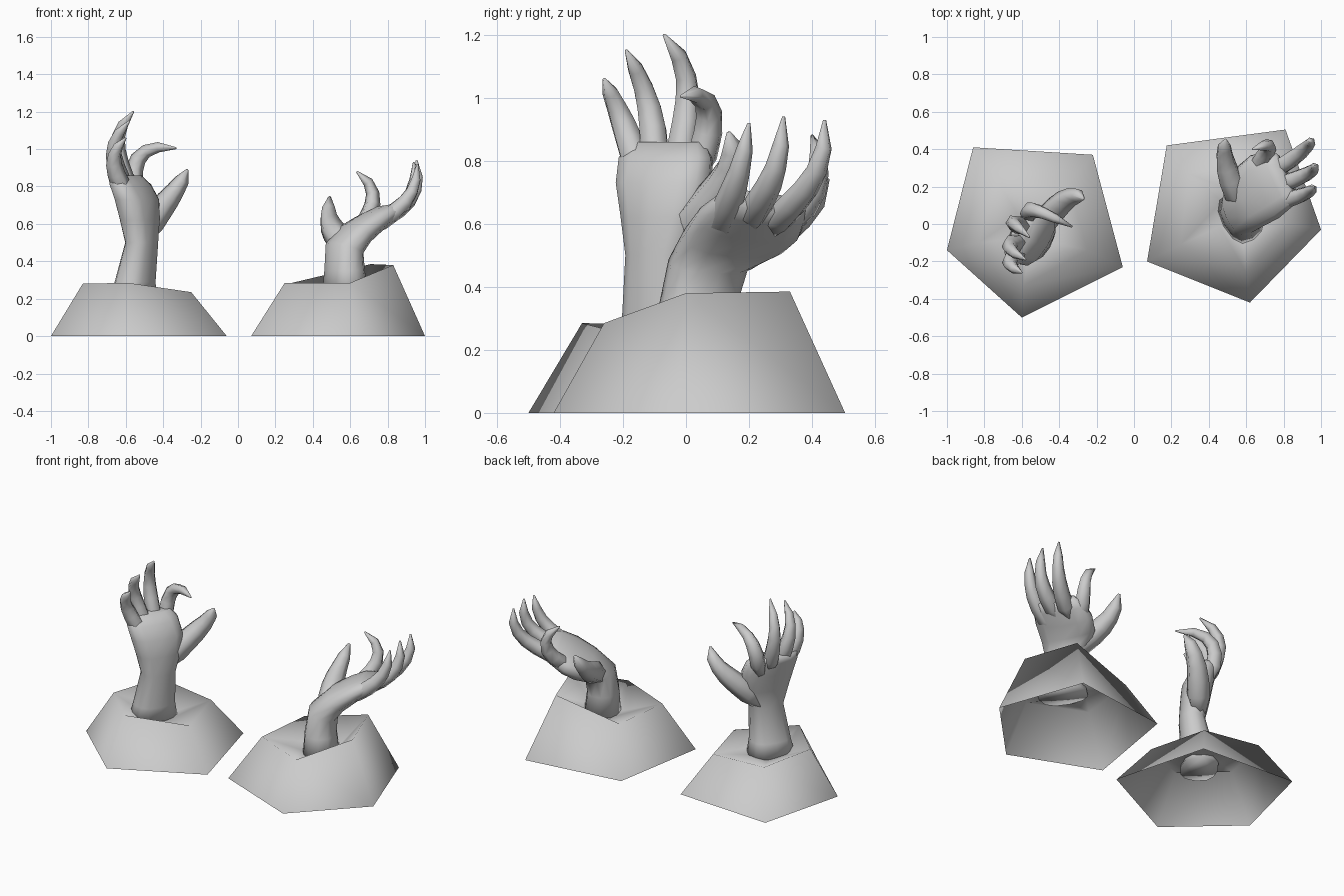
import bpy, bmesh, math
from mathutils import Vector
from mathutils.geometry import interpolate_bezier

cube = bpy.data.objects.get("Cube")
if cube:
    bpy.data.objects.remove(cube, do_unlink=True)

grey = bpy.data.materials.new("stone grey")
grey.use_nodes = True
colour = (0.6, 0.6, 0.6, 1)
grey.diffuse_color = colour
grey.node_tree.nodes["Principled BSDF"].inputs["Base Color"].default_value = colour


def skin(name, rings, cap_start=True):
    """Bridge a list of point rings into one smooth shell."""
    bm = bmesh.new()
    loops = [[bm.verts.new(p) for p in ring] for ring in rings]
    n = len(loops[0])
    for low, high in zip(loops, loops[1:]):
        for i in range(n):
            j = (i + 1) % n
            bm.faces.new((low[i], low[j], high[j], high[i]))
    bm.faces.new(loops[-1])
    if cap_start:
        bm.faces.new(loops[0][::-1])
    bmesh.ops.recalc_face_normals(bm, faces=bm.faces)
    mesh = bpy.data.meshes.new(name)
    bm.to_mesh(mesh)
    bm.free()
    mesh.materials.append(grey)
    for face in mesh.polygons:
        face.use_smooth = True
    obj = bpy.data.objects.new(name, mesh)
    bpy.context.collection.objects.link(obj)


def boxy(value):
    return math.copysign(abs(value) ** 0.8, value)


def oval(centre, across, through, sides):
    c = Vector(centre)
    turns = [2 * math.pi * i / sides for i in range(sides)]
    return [c + across * boxy(math.cos(a)) + through * boxy(math.sin(a)) for a in turns]


# Thickness of a digit from its hidden root to its pointed tip
TAPER = (.6, 1, .95, .85, .7, .55, .1)


def finger(name, thickness, root, knuckle, bend, tip):
    """Tapered six-sided digit on a curve through its four joints."""
    root, knuckle, bend, tip = (Vector(p) for p in (root, knuckle, bend, tip))
    first = (knuckle * 18 - root * 5 - bend * 9 + tip * 2) / 6
    second = (bend * 18 - tip * 5 - knuckle * 9 + root * 2) / 6
    pts = interpolate_bezier(root, first, second, tip, len(TAPER))
    rings = []
    across = Vector((.5, .86, .1))
    for i, p in enumerate(pts):
        along = (pts[min(i + 1, len(pts) - 1)] - pts[max(i - 1, 0)]).normalized()
        across = (across - along * across.dot(along)).normalized()
        r = thickness * TAPER[i]
        rings.append(oval(p, across * r, along.cross(across) * r, 6))
    skin(name, rings)


def palm(name, side, sections):
    """Each section: centre, half width, half thickness, axis of the arm."""
    rings = []
    for centre, wide, thick, axis in sections:
        a = Vector(axis).normalized()
        s = Vector(side)
        s = (s - a * s.dot(a)).normalized()
        rings.append(oval(centre, s * wide, a.cross(s) * thick, 12))
    skin(name, rings)


def mound(name, base, rim, pit):
    """Hollow five-sided mound whose top dips towards the wrist."""
    dip = [Vector(p).lerp(Vector(pit), .65) for p in rim]
    for p in dip:
        p.z = pit[2]
    ground = [(x, y, 0) for x, y in base]
    skin(name, [ground, rim, dip], cap_start=False)


mound("right_mound",
      [(-1, -.14), (-.86, .41), (-.22, .37), (-.06, -.23), (-.6, -.5)],
      [(-.83, -.1, .28), (-.74, .25, .27), (-.35, .22, .24), (-.25, -.14, .235), (-.59, -.33, .285)],
      (-.55, -.07, .2))
mound("left_mound",
      [(.07, -.2), (.175, .42), (.81, .505), (1, -.03), (.62, -.42)],
      [(.25, -.11, .285), (.29, .27, .285), (.71, .33, .385), (.83, 0, .38), (.6, -.26, .285)],
      (.57, .04, .22))

# Upright hand: flared wrist and palm
up = (0, 0, 1)
palm("right_palm", (.5, .86, 0), [
    ((-.56, -.075, .19), .145, .11, up),
    ((-.55, -.08, .29), .125, .095, up),
    ((-.515, -.09, .5), .105, .075, up),
    ((-.525, -.075, .62), .14, .085, up),
    ((-.54, -.07, .73), .165, .09, up),
    ((-.575, -.065, .81), .165, .075, up),
    ((-.605, -.06, .86), .14, .05, up),
])

# Reaching hand: flared wrist and tilted palm
reach = (.75, .4, .45)
palm("left_palm", (-.45, .85, -.15), [
    ((.575, .04, .21), .15, .11, up),
    ((.57, .04, .35), .125, .095, up),
    ((.57, .07, .47), .13, .09, (.3, .15, 1)),
    ((.625, .15, .545), .175, .075, (.6, .3, .7)),
    ((.7, .2, .6), .185, .065, reach),
    ((.77, .235, .645), .165, .055, reach),
    ((.82, .25, .67), .14, .035, reach),
])

# Upright hand: fingers and thumb
SLIM, STOUT = .048, .068
finger("right_little_finger", SLIM,
       (-.58, -.14, .73), (-.65, -.18, .865), (-.66, -.22, .97), (-.6, -.26, 1.06))
finger("right_ring_finger", SLIM,
       (-.58, -.1, .74), (-.65, -.105, .9), (-.66, -.135, 1.03), (-.58, -.19, 1.15))
finger("right_middle_finger", SLIM,
       (-.57, -.03, .75), (-.63, 0, .92), (-.64, 0, 1.065), (-.56, -.07, 1.2))
finger("right_index_finger", SLIM,
       (-.55, .02, .74), (-.555, .07, .89), (-.49, .06, .99), (-.33, -.015, 1.005))
finger("right_thumb", STOUT,
       (-.52, -.04, .52), (-.42, .08, .67), (-.335, .145, .78), (-.27, .135, .89))

# Reaching hand: fingers and thumb
finger("left_little_finger", SLIM,
       (.68, .1, .56), (.84, .135, .665), (.93, .17, .77), (.96, .2, .92))
finger("left_ring_finger", SLIM,
       (.71, .19, .59), (.865, .24, .68), (.95, .285, .78), (.955, .31, .94))
finger("left_middle_finger", SLIM,
       (.69, .26, .58), (.835, .34, .665), (.925, .415, .77), (.94, .44, .93))
finger("left_index_finger", SLIM,
       (.64, .25, .56), (.7, .37, .65), (.72, .42, .765), (.635, .4, .88))
finger("left_thumb", STOUT,
       (.59, .08, .46), (.515, .24, .555), (.485, .36, .63), (.49, .45, .745))
